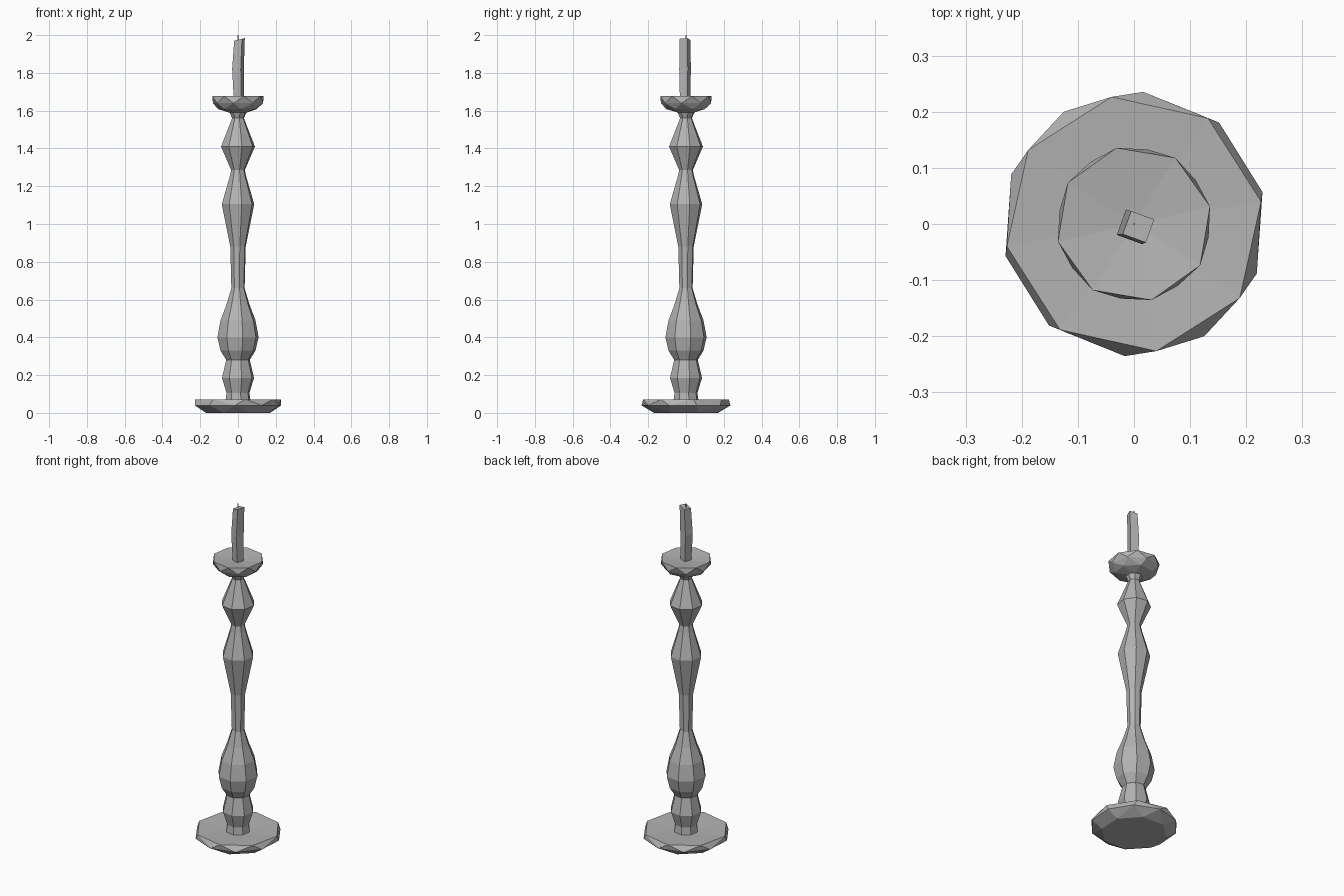
import bpy, bmesh
from math import cos, sin, tau, radians
from mathutils import Vector

if "Cube" in bpy.data.objects:
    bpy.data.objects.remove(bpy.data.objects["Cube"])

GREY = (0.45, 0.45, 0.45, 1)
mat = bpy.data.materials.new("plain grey")
mat.use_nodes = True
mat.diffuse_color = GREY
mat.node_tree.nodes["Principled BSDF"].inputs["Base Color"].default_value = GREY


def ring(bm, r, z, sides, turn=0, x=0, y=0):
    """Add a ring of vertices; turn is in degrees."""
    return [bm.verts.new((x + r * cos(radians(turn) + tau * i / sides),
                          y + r * sin(radians(turn) + tau * i / sides), z))
            for i in range(sides)]


def finish(bm, name):
    bmesh.ops.recalc_face_normals(bm, faces=bm.faces[:])
    mesh = bpy.data.meshes.new(name)
    bm.to_mesh(mesh)
    bm.free()
    mesh.materials.append(mat)
    obj = bpy.data.objects.new(name, mesh)
    bpy.context.collection.objects.link(obj)
    return obj


def loft(name, rings, sides, turn=0):
    """Closed faceted tube through (radius, z, x, y) rings."""
    bm = bmesh.new()
    loops = [ring(bm, r, z, sides, turn, x, y) for r, z, x, y in rings]
    for a, b in zip(loops, loops[1:]):
        for i in range(sides):
            j = (i + 1) % sides
            bm.faces.new((a[i], a[j], b[j], b[i]))
    bm.faces.new(loops[0])
    bm.faces.new(loops[-1])
    return finish(bm, name)


def chiselled_disc(name, rings, dip):
    """Irregular faceted disc: hull of (radius, z, sides, turn) rings, hollowed on top."""
    bm = bmesh.new()
    for r, z, sides, turn in rings:
        ring(bm, r, z, sides, turn)
    bmesh.ops.convex_hull(bm, input=bm.verts[:])
    bm.normal_update()
    top = [f for f in bm.faces if f.normal.z > 0.99]
    bmesh.ops.dissolve_faces(bm, faces=top)
    bm.normal_update()
    top = [f for f in bm.faces if f.normal.z > 0.99]
    for v in bmesh.ops.poke(bm, faces=top)["verts"]:
        v.co.z -= dip
    return finish(bm, name)


# Foot and drip dish
chiselled_disc("base", [(0.18, 0.0, 8, 20), (0.236, 0.04, 10, 14), (0.23, 0.072, 8, 10)], 0.012)
chiselled_disc("drip_dish", [(0.04, 1.588, 6, 0), (0.105, 1.608, 7, 20),
                             (0.135, 1.64, 8, 35), (0.139, 1.677, 8, 13)], 0.015)

# Turned column
profile = [(0.07, 0.05), (0.062, 0.105), (0.087, 0.185), (0.064, 0.28), (0.095, 0.33),
           (0.112, 0.40), (0.095, 0.49), (0.062, 0.575), (0.036, 0.66), (0.042, 0.88),
           (0.088, 1.105), (0.045, 1.25), (0.037, 1.285), (0.092, 1.41), (0.046, 1.525),
           (0.032, 1.56), (0.048, 1.595)]
loft("column", [(r, z, 0, 0) for r, z in profile], 8, 13)

# Crooked candle with a slanted top
candle = loft("candle", [(0.03, 1.655, 0.005, -0.005), (0.034, 1.82, 0, -0.005),
                         (0.031, 1.975, 0.008, -0.005)], 4, 25)
for v in candle.data.vertices:
    if v.co.z > 1.9:
        v.co.z += 0.25 * v.co.x

# Wick
loft("wick", [(0.003, 1.96, 0, 0), (0.002, 2.0, 0, 0)], 4)
